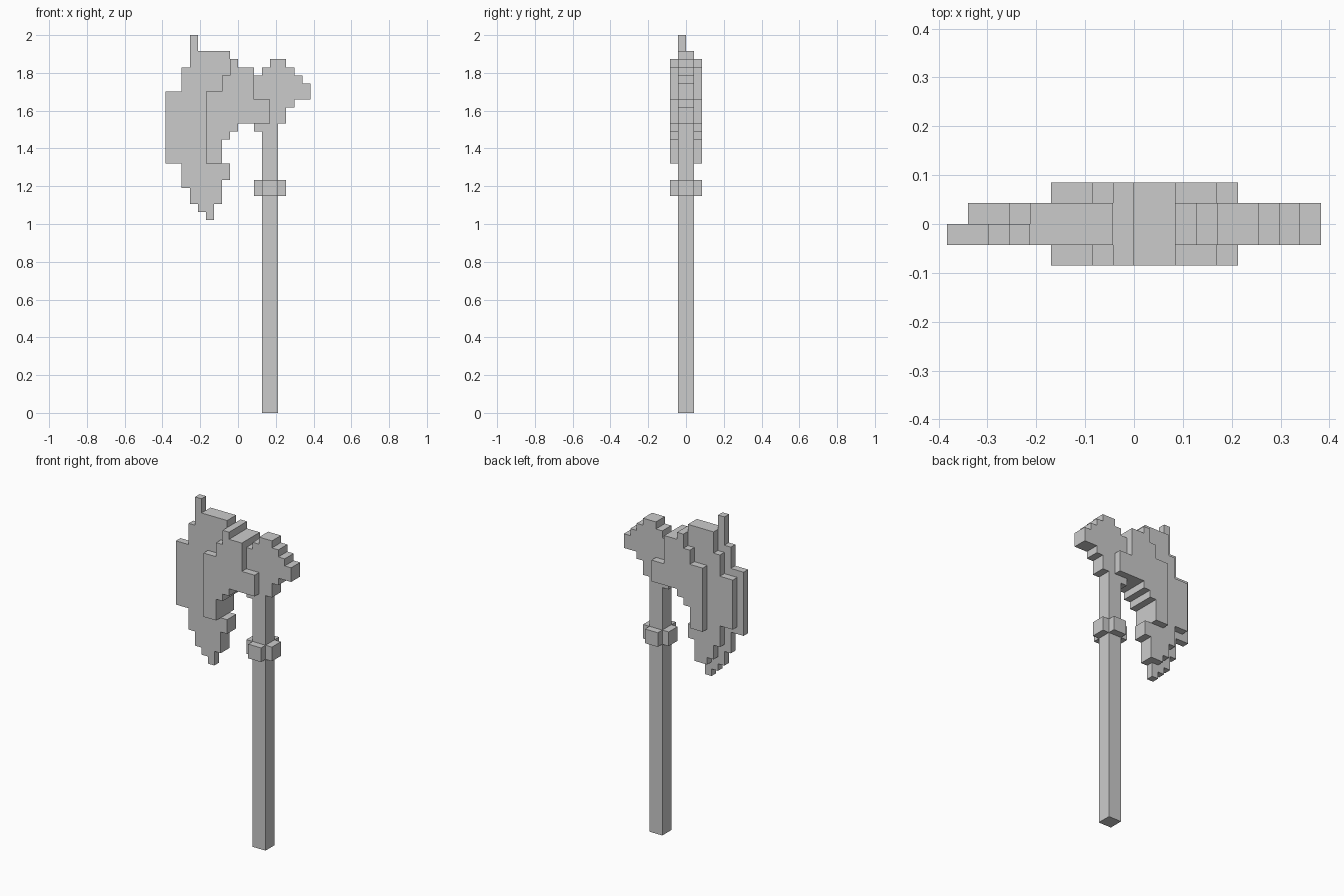
import bpy, bmesh

if "Cube" in bpy.data.objects:
    bpy.data.objects.remove(bpy.data.objects["Cube"])

U = 2 / 47  # one voxel step


def slab(name, outline, y0, y1):
    """Extrude an x-z outline (in voxel steps) from y0 to y1."""
    bm = bmesh.new()
    face = bm.faces.new([bm.verts.new((x * U, y0 * U, z * U)) for x, z in outline])
    ext = bmesh.ops.extrude_face_region(bm, geom=[face])["geom"]
    verts = [v for v in ext if isinstance(v, bmesh.types.BMVert)]
    bmesh.ops.translate(bm, verts=verts, vec=(0, (y1 - y0) * U, 0))
    bmesh.ops.recalc_face_normals(bm, faces=bm.faces[:])
    mesh = bpy.data.meshes.new(name)
    bm.to_mesh(mesh)
    bm.free()
    obj = bpy.data.objects.new(name, mesh)
    bpy.context.collection.objects.link(obj)
    return obj


def rect(x0, x1, z0, z1):
    return [(x0, z0), (x1, z0), (x1, z1), (x0, z1)]


# Shaft and its cross-shaped collar
slab("shaft", rect(3, 5, 0, 35), -1, 1)
slab("collar_wide", rect(2, 6, 27, 29), -1, 1)
slab("collar_deep", rect(3, 5, 27, 29), -2, 2)

# Stepped back spike on top of the shaft
slab("back_spike", [(2, 35), (5, 35), (5, 36), (6, 36), (6, 38), (7, 38), (7, 39),
                    (9, 39), (9, 41), (8, 41), (8, 42), (7, 42), (7, 43), (6, 43),
                    (6, 44), (4, 44), (4, 43), (3, 43), (3, 42), (2, 42)], -1, 1)

# Thick cheek joining blade and shaft
slab("cheek", [(-4, 31), (-2, 31), (-2, 34), (-1, 34), (-1, 35), (0, 35), (0, 36),
               (4, 36), (4, 39), (2, 39), (2, 43), (0, 43), (0, 44), (-1, 44),
               (-1, 42), (-2, 42), (-2, 40), (-4, 40)], -2, 2)

# Blade: inner edge shared by both layers, the front layer has the longer cutting edge
inner = [(-2, 26), (-2, 29), (-1, 29), (-1, 31), (-3, 31), (-3, 39), (-1, 39), (-1, 45)]
front_edge = [(-6, 45), (-6, 43), (-7, 43), (-7, 40), (-9, 40), (-9, 31), (-7, 31),
              (-7, 28), (-6, 28), (-6, 26), (-5, 26), (-5, 25), (-4, 25), (-4, 24),
              (-3, 24), (-3, 26)]
back_edge = [(-5, 45), (-5, 42), (-6, 42), (-6, 39), (-8, 39), (-8, 32), (-6, 32),
             (-6, 29), (-5, 29), (-5, 27), (-4, 27), (-4, 26)]
top_spike = [(-5, 45), (-5, 47), (-6, 47)]
slab("blade_front", inner + top_spike + front_edge[1:], -1, 0)
slab("blade_back", inner + back_edge, 0, 1)
